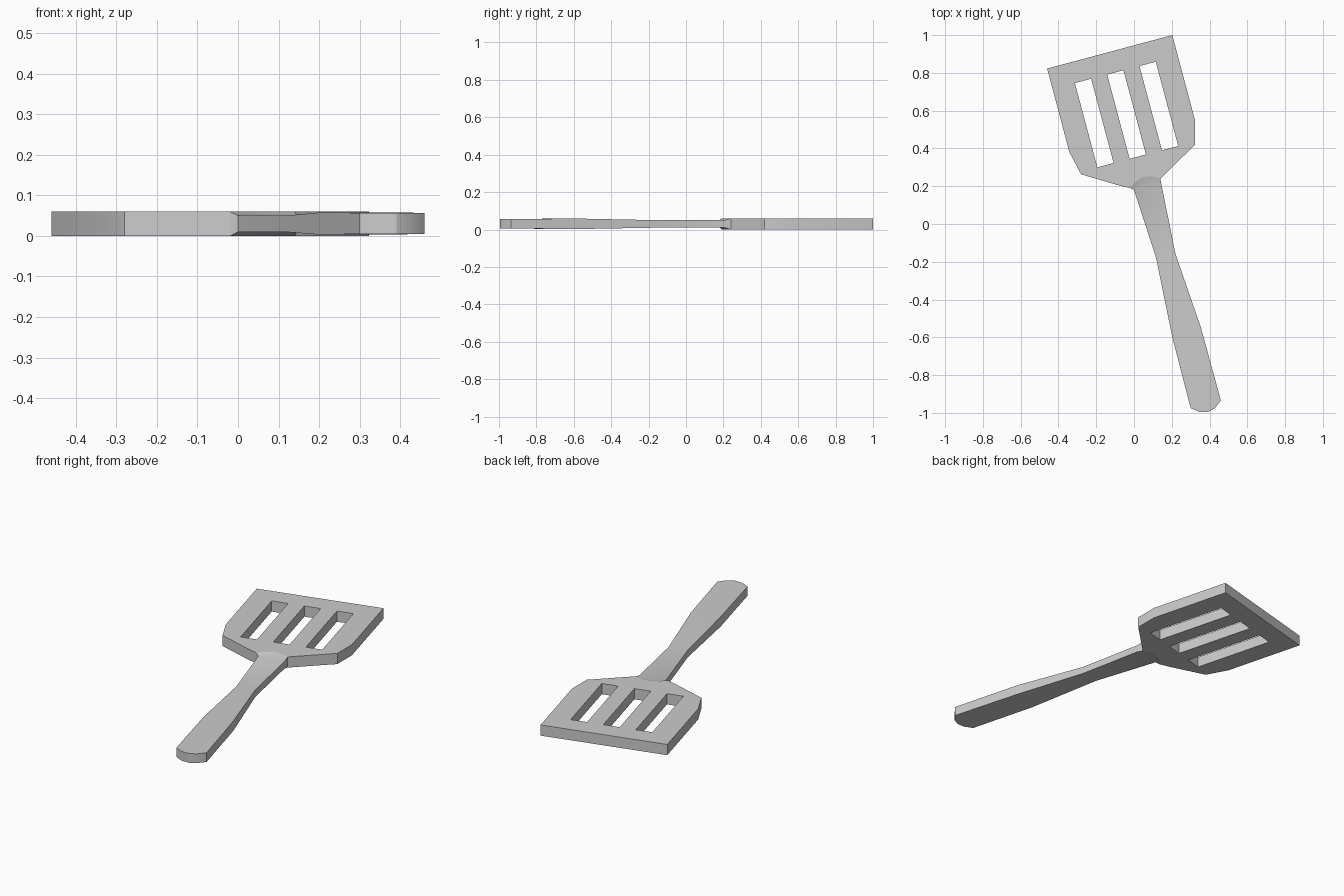
import bpy, bmesh, math
from mathutils import Vector

if "Cube" in bpy.data.objects:
    bpy.data.objects.remove(bpy.data.objects["Cube"])


def finish(obj):
    bpy.ops.object.select_all(action='DESELECT')
    obj.select_set(True)
    bpy.context.view_layer.objects.active = obj
    if obj.type == 'CURVE':
        bpy.ops.object.convert(target='MESH')
    me = bpy.context.object.data
    bm = bmesh.new()
    bm.from_mesh(me)
    bmesh.ops.remove_doubles(bm, verts=bm.verts, dist=0.0005)
    bmesh.ops.recalc_face_normals(bm, faces=bm.faces)
    bm.to_mesh(me)
    bm.free()
    bpy.ops.object.shade_smooth_by_angle(angle=math.radians(25))


N = 4  # columns across the handle


def bowed(left, right, bulge):
    """Points from left to right, bowed along the handle axis."""
    axis = Vector((-0.26, 0.966))
    l, r = Vector(left), Vector(right)
    return [l.lerp(r, i / N) + axis * bulge * 4 * (i / N) * (1 - i / N)
            for i in range(N + 1)]


# Blade: outline with three slots, extruded as a filled curve
neck = bowed((-0.02, 0.19), (0.14, 0.24), 0.035)
outline = [(-0.46, 0.823), (0.203, 1.0), (0.323, 0.55), (0.323, 0.42)]
outline += [tuple(p) for p in reversed(neck)]
outline += [(-0.09, 0.207), (-0.28, 0.263), (-0.342, 0.38)]
loops = [outline]
for i in range(3):
    dx, dy = 0.171 * i, 0.045 * i
    loops.append([(x + dx, y + dy) for x, y in
                  [(-0.313, 0.746), (-0.227, 0.769), (-0.108, 0.323), (-0.194, 0.30)]])

curve = bpy.data.curves.new("blade", 'CURVE')
curve.dimensions = '2D'
curve.fill_mode = 'BOTH'
curve.extrude = 0.03
for pts in loops:
    s = curve.splines.new('POLY')
    s.points.add(len(pts) - 1)
    for p, (x, y) in zip(s.points, pts):
        p.co = (x, y, 0.03, 1)
    s.use_cyclic_u = True
blade = bpy.data.objects.new("blade", curve)
# 2D curves are flat, so lift the object itself
for s in curve.splines:
    for p in s.points:
        p.co.z = 0
blade.location.z = 0.03
bpy.context.collection.objects.link(blade)
finish(blade)

# Handle: lofted rows of (left, right, bulge, bottom z, top z)
rows = [
    ((-0.02, 0.19), (0.14, 0.24), 0.035, 0.0, 0.06),
    ((0.0, 0.18), (0.146, 0.205), 0.02, 0.01, 0.05),
    ((0.117, -0.18), (0.22, -0.16), 0.0, 0.01, 0.05),
    ((0.203, -0.60), (0.355, -0.55), 0.0, 0.003, 0.058),
    ((0.30, -0.975), (0.46, -0.935), -0.042, 0.005, 0.057),
]
bm = bmesh.new()
rings = []
for l, r, bulge, z0, z1 in rows:
    pts = bowed(l, r, bulge)
    ring = [bm.verts.new((p.x, p.y, z1)) for p in pts]
    ring += [bm.verts.new((p.x, p.y, z0)) for p in reversed(pts)]
    rings.append(ring)
M = 2 * (N + 1)
for a, b in zip(rings, rings[1:]):
    for i in range(M):
        j = (i + 1) % M
        bm.faces.new((a[i], a[j], b[j], b[i]))
for i in range(N):  # rounded butt end
    e = rings[-1]
    bm.faces.new((e[i], e[i + 1], e[M - 2 - i], e[M - 1 - i]))
mesh = bpy.data.meshes.new("handle")
bm.to_mesh(mesh)
bm.free()
handle = bpy.data.objects.new("handle", mesh)
bpy.context.collection.objects.link(handle)
finish(handle)
